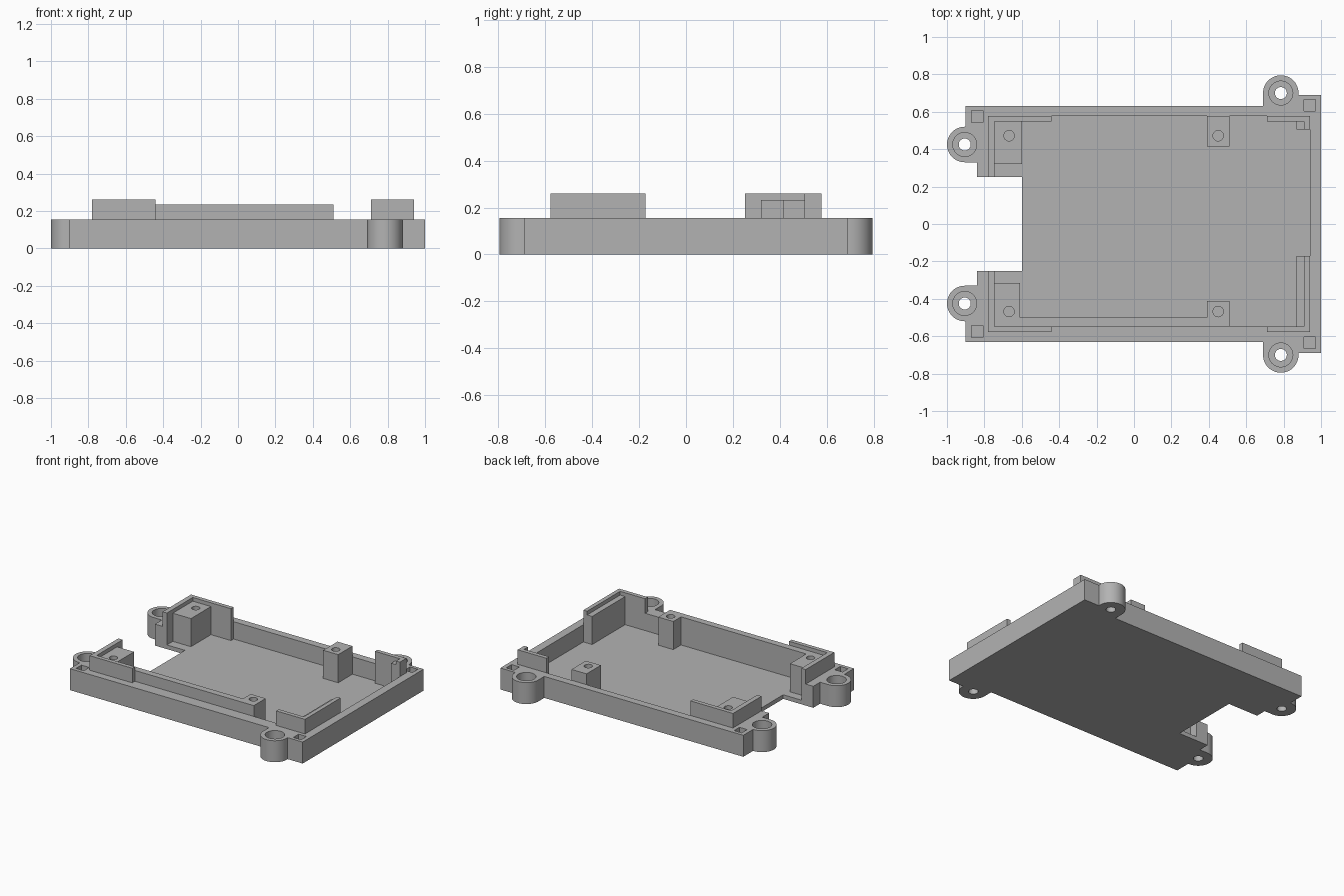
import bpy, bmesh, math

if "Cube" in bpy.data.objects:
    bpy.data.objects.remove(bpy.data.objects["Cube"])

grey = bpy.data.materials.new("grey plastic")
grey.diffuse_color = (0.45, 0.45, 0.45, 1)
grey.use_nodes = True
grey.node_tree.nodes["Principled BSDF"].inputs["Base Color"].default_value = grey.diffuse_color

FLOOR, RIM, POST, LIP = 0.03, 0.155, 0.233, 0.26
BOSSES = [(-0.905, 0.425), (0.785, 0.70)]
BOSS_R = 0.095


def prism(name, shapes, z0, z1):
    """Extrude one or more flat outlines from z0 to z1 as one object."""
    bm = bmesh.new()
    for pts in shapes:
        face = bm.faces.new([bm.verts.new((x, y, z0)) for x, y in pts])
        new = bmesh.ops.extrude_face_region(bm, geom=[face])["geom"]
        for v in new:
            if isinstance(v, bmesh.types.BMVert):
                v.co.z = z1
    bmesh.ops.recalc_face_normals(bm, faces=bm.faces)
    mesh = bpy.data.meshes.new(name)
    bm.to_mesh(mesh)
    bm.free()
    mesh.materials.append(grey)
    ob = bpy.data.objects.new(name, mesh)
    bpy.context.collection.objects.link(ob)
    return ob


def rect(x0, x1, y0, y1):
    return [(x0, y0), (x1, y0), (x1, y1), (x0, y1)]


def arc(cx, cy, r, a0, a1, n):
    return [(cx + r * math.cos(math.radians(a0 + (a1 - a0) * i / n)),
             cy + r * math.sin(math.radians(a0 + (a1 - a0) * i / n))) for i in range(n + 1)]


def circle(cx, cy, r, n=40):
    return arc(cx, cy, r, 0, 360, n)[:-1]


def flip(pts, s):
    return [(x, y * s) for x, y in pts]


def both(shapes):
    return [flip(p, s) for p in shapes for s in (1, -1)]


def activate(ob):
    bpy.ops.object.select_all(action='DESELECT')
    ob.select_set(True)
    bpy.context.view_layer.objects.active = ob


def cut(ob, shapes, z0, z1):
    """Remove extruded outlines from an object."""
    cutter = prism("cutter", shapes, z0, z1)
    activate(ob)
    mod = ob.modifiers.new("cut", 'BOOLEAN')
    mod.operation, mod.solver, mod.object = 'DIFFERENCE', 'EXACT', cutter
    bpy.ops.object.modifier_apply(modifier=mod.name)
    bpy.data.objects.remove(cutter)


def smooth(ob):
    activate(ob)
    bpy.ops.object.shade_smooth_by_angle(angle=math.radians(30))


# Tray outline: back half with round screw ears, then its mirror image
half = [(-0.6, 0.252), (-0.84, 0.252), (-0.84, 0.33)]
half += arc(*BOSSES[0], BOSS_R, 270, 90, 24)
half += [(-0.9, 0.52), (-0.9, 0.632), (0.69, 0.632)]
half += arc(*BOSSES[1], BOSS_R, 180, 0, 24)
half += [(0.88, 0.69), (1.0, 0.69)]
tray = prism("tray", [half + flip(half, -1)[::-1]], 0, RIM)

# Cavity, ear counterbores, screw holes and square corner pockets
cut(tray, [rect(-0.78, 0.94, -0.578, 0.578)], FLOOR, 0.5)
cut(tray, both([circle(x, y, 0.064) for x, y in BOSSES]), 0.04, 0.5)
cut(tray, both([circle(x, y, 0.032) for x, y in BOSSES]), -0.1, 0.5)
cut(tray, both([rect(-0.87, -0.808, 0.544, 0.606),
                rect(0.908, 0.97, 0.604, 0.666)]), 0.07, 0.5)
smooth(tray)

# Raised corner lips standing on the cavity floor
for s, side in ((1, "back"), (-1, "front")):
    left = [(-0.78, 0.252), (-0.745, 0.252), (-0.745, 0.548), (-0.44, 0.548),
            (-0.44, 0.578), (-0.78, 0.578)]
    prism(side + "_left_lip", [flip(left, s)], FLOOR, LIP)
    end = 0.505 if s > 0 else 0.172
    right = [(0.94, end), (0.91, end), (0.91, 0.548), (0.71, 0.548),
             (0.71, 0.578), (0.94, 0.578)]
    prism(side + "_right_lip", [flip(right, s)], FLOOR, LIP)
    # Ledge inside the right lip
    prism(side + "_right_ledge", [flip(rect(0.87, 0.91, end, 0.548), s)], FLOOR, POST)

# Back supports: wide block and slim post
block = prism("back_left_block", [rect(-0.745, -0.6, 0.32, 0.548)], FLOOR, POST)
post = prism("back_post", [rect(0.39, 0.51, 0.415, 0.578)], FLOOR, POST)
# Front supports: block and post joined by a long rail
rail = prism("front_support_rail", [[
    (-0.745, -0.548), (0.51, -0.548), (0.51, -0.412), (0.39, -0.412),
    (0.39, -0.5), (-0.61, -0.5), (-0.61, -0.315), (-0.745, -0.315)]], FLOOR, POST)
prism("front_ledge", [rect(-0.44, 0.71, -0.578, -0.548)], FLOOR, RIM)

# Pilot holes in the supports
for ob, holes in ((block, [(-0.668, 0.472)]), (post, [(0.45, 0.472)]),
                  (rail, [(-0.668, -0.468), (0.45, -0.468)])):
    cut(ob, [circle(x, y, 0.028, 24) for x, y in holes], 0.1, 0.5)
    smooth(ob)
